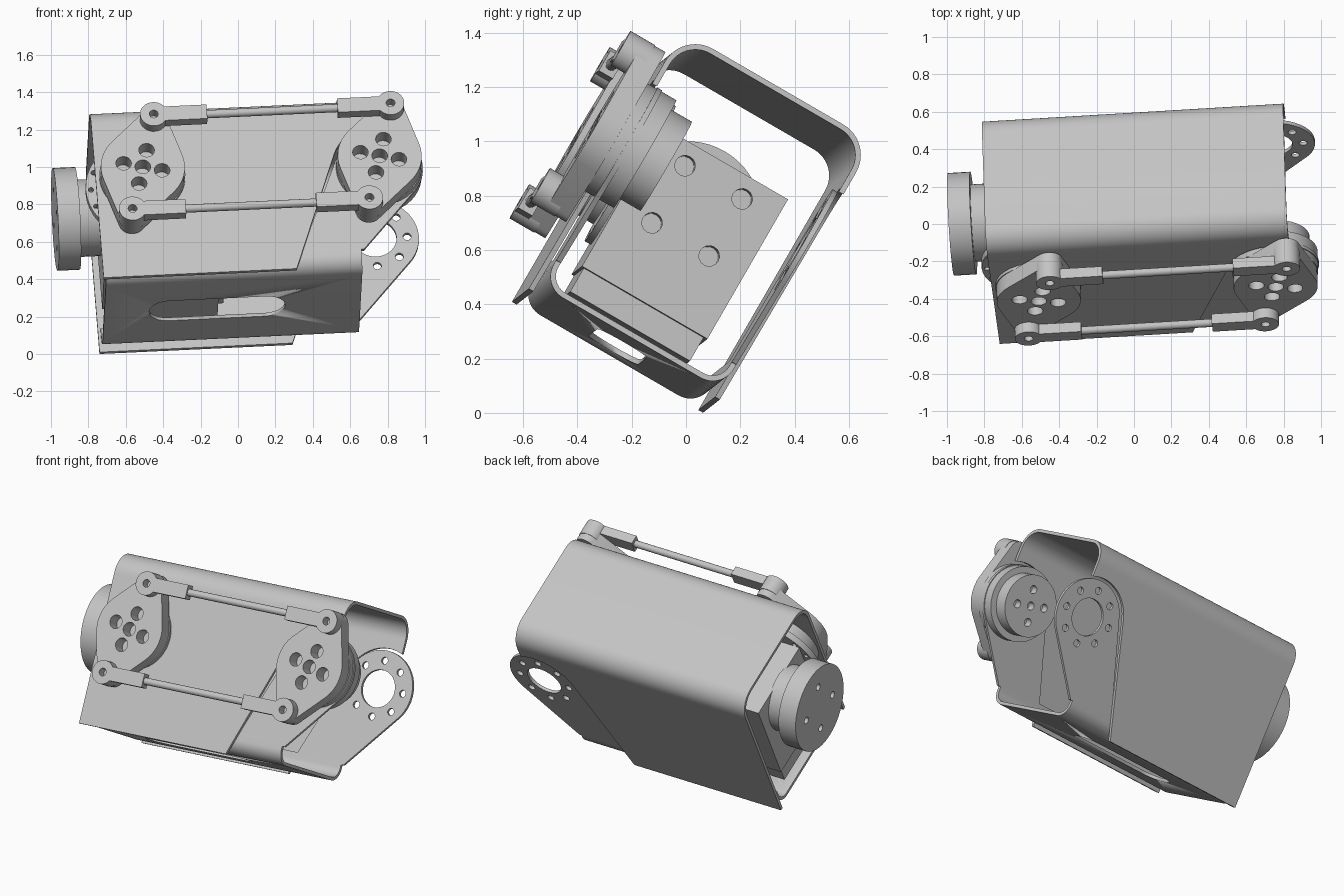
import bpy, bmesh, math
from mathutils import Matrix, Vector
from mathutils.geometry import convex_hull_2d

if "Cube" in bpy.data.objects:
    bpy.data.objects.remove(bpy.data.objects["Cube"])

grey = bpy.data.materials.new("light_grey")
grey.use_nodes = True
grey.diffuse_color = (0.55, 0.55, 0.55, 1)
grey.node_tree.nodes["Principled BSDF"].inputs["Base Color"].default_value = (0.55, 0.55, 0.55, 1)

# Tilted frame in which every part is square
along = Vector((1, 0.06, 0.047)).normalized()
up = Vector((-0.07, 0.5, 0.866))
up = (up - along * up.dot(along)).normalized()
FRAME = Matrix((along, up.cross(along), up)).transposed().to_4x4()
AXES = {  # flat outline axes for sheets whose thickness runs along X, Y or Z
    "X": Matrix(((0, 0, 1), (1, 0, 0), (0, 1, 0))).to_4x4(),
    "Y": Matrix(((1, 0, 0), (0, 0, -1), (0, 1, 0))).to_4x4(),
    "Z": Matrix.Identity(4),
}


def arc(cx, cy, r, a0, a1, n=12, s=1):
    angles = [math.radians(a0 + (a1 - a0) * i / n) for i in range(n + 1)]
    return [(cx + r * math.cos(a), cy + s * r * math.sin(a)) for a in angles]


def circle(cx, cy, r, n=40):
    return arc(cx, cy, r, 0, 360, n)[:-1]


def ring(cx, cy, dist, r, count, turn=0):
    return [circle(*p, r, 16) for p in arc(cx, cy, dist, turn, turn + 360, count)[:-1]]


def rect(x0, x1, y0, y1):
    return [(x0, y0), (x1, y0), (x1, y1), (x0, y1)]


def hull(points):
    return [points[i] for i in convex_hull_2d(points)]


def plate(name, axis, lo, hi, loops):
    """Extrude an outline with holes between two depths along an axis."""
    curve = bpy.data.curves.new(name, "CURVE")
    curve.dimensions, curve.fill_mode = "2D", "BOTH"
    curve.extrude = (hi - lo) / 2
    for loop in loops:
        spline = curve.splines.new("POLY")
        spline.points.add(len(loop) - 1)
        for point, (x, y) in zip(spline.points, loop):
            point.co = (x, y, 0, 1)
        spline.use_cyclic_u = True
    temp = bpy.data.objects.new("temp", curve)
    bpy.context.collection.objects.link(temp)
    bpy.context.view_layer.update()
    graph = bpy.context.evaluated_depsgraph_get()
    mesh = bpy.data.meshes.new_from_object(temp.evaluated_get(graph))
    bpy.data.objects.remove(temp)
    shift = Vector((0, 0, 0))
    shift["XYZ".index(axis)] = (lo + hi) / 2
    mesh.transform(FRAME @ Matrix.Translation(shift) @ AXES[axis])
    bm = bmesh.new()
    bm.from_mesh(mesh)
    bmesh.ops.remove_doubles(bm, verts=bm.verts, dist=1e-5)
    bmesh.ops.recalc_face_normals(bm, faces=bm.faces)
    bm.to_mesh(mesh)
    bm.free()
    mesh.materials.clear()
    mesh.materials.append(grey)
    obj = bpy.data.objects.new(name, mesh)
    bpy.context.collection.objects.link(obj)
    bpy.ops.object.select_all(action="DESELECT")
    obj.select_set(True)
    bpy.context.view_layer.objects.active = obj
    bpy.ops.object.shade_smooth_by_angle(angle=math.radians(30))
    return obj


def channel(y0, y1, z, r, t, end, s):
    """Cross-section of a bent sheet, opening down (s=1) or up (s=-1)."""
    def path(o):
        zc = z - s * r
        return ([(y0 + o, end)] + arc(y0 + r, zc, r - o, 180, 90, s=s)
                + arc(y1 - r, zc, r - o, 90, 0, s=s) + [(y1 - o, end)])
    return path(0) + path(T)[::-1]


T = 0.02                      # sheet thickness
PX, PZ = 0.785, 0.695         # right pivot
LX = -0.485                   # left pivot
FRONT, BACK = -0.739, 0.075   # cover walls

# Outer cover: bent roof and two cut-away walls
plate("cover_roof", "X", -0.735, 0.88, [channel(FRONT, BACK, 1.15, 0.13, T, 1.0, 1)])
wall = [(-0.735, 1.0), (-0.735, 0.084), (0.30, 0.084)] + arc(PX, PZ, 0.25, 160, 68) + [(0.88, 1.0)]
plate("cover_front_wall", "Y", FRONT, FRONT + T, [wall])
plate("cover_back_wall", "Y", BACK - T, BACK, [wall])

# Inner bracket: bent floor with a long slot, and two pivot ears
floor = plate("bracket_floor", "X", -0.72, 0.655,
              [channel(FRONT + 0.025, BACK - 0.022, 0.093, 0.09, T, 0.22, -1)])
slot = plate("slot_cutter", "Z", 0.05, 0.15,
             [arc(-0.375, -0.336, 0.105, 90, 270) + arc(0.145, -0.336, 0.105, -90, 90)])
cut = floor.modifiers.new("slot", "BOOLEAN")
cut.operation, cut.object, cut.solver = "DIFFERENCE", slot, "EXACT"
bpy.context.view_layer.objects.active = floor
bpy.ops.object.modifier_apply(modifier=cut.name)
bpy.data.objects.remove(slot)

ear = hull(circle(PX, PZ, 0.235) + [(0.335, 0.2), (0.67, 0.2)])
for name, y in (("front_ear", FRONT + 0.025), ("back_ear", BACK - 0.042)):
    plate(name, "Y", y, y + T, [ear, circle(PX, PZ, 0.115)] + ring(PX, PZ, 0.172, 0.022, 8))

# Pivot horns with two lobes each
DX, DZ = 0.077, 0.288
for side, x in (("left", LX), ("right", PX)):
    lobes = [(x + DX, PZ + DZ), (x - DX, PZ - DZ)]
    outline = hull(circle(x, PZ, 0.225) + circle(*lobes[0], 0.07) + circle(*lobes[1], 0.07))
    plate(side + "_horn", "Y", -0.845, -0.755,
          [outline, circle(x, PZ, 0.042, 24)] + ring(x, PZ, 0.105, 0.042, 4, -15))
    plate(side + "_horn_hub", "Y", -0.756, -0.63, [circle(x, PZ, 0.23)])

# Stepped hub inside the right ear
plate("right_hub_step", "Y", -0.631, -0.59, [circle(PX, PZ, 0.19)])
plate("right_hub_face", "Y", -0.59, -0.54,
      [circle(PX, PZ, 0.19), circle(PX, PZ, 0.025, 16)] + ring(PX, PZ, 0.1, 0.025, 4, -15))

# Two tie rods, each with an eye and a block at both ends
for level, s in (("upper", 1), ("lower", -1)):
    z = PZ + s * DZ
    for side, x, d in (("left", LX + s * DX, 1), ("right", PX + s * DX, -1)):
        plate(f"{level}_{side}_eye", "Y", -0.905, -0.8, [circle(x, z, 0.073, 32), circle(x, z, 0.024, 16)])
        ends = sorted((x + d * 0.06, x + d * 0.285))
        plate(f"{level}_{side}_block", "Y", -0.905, -0.845, [rect(*ends, z - 0.043, z + 0.043)])
    plate(level + "_rod", "X", LX + s * DX + 0.28, PX + s * DX - 0.28, [circle(-0.875, z, 0.022, 16)])

# Motor body inside the cover
AY, AZ = -0.335, 0.69
plate("motor_body", "X", -0.71, -0.14, [rect(-0.6, -0.066, 0.28, 0.875)])
plate("motor_end_plate", "X", -0.14, -0.06,
      [rect(-0.6, -0.066, 0.28, 0.875)] + ring(AY, 0.67, 0.172, 0.038, 4, 45))
plate("motor_foot", "X", -0.7, -0.1, [rect(-0.59, -0.08, 0.18, 0.28)])
plate("motor_flange", "Y", -0.625, -0.585, [circle(LX, PZ, 0.3)] + ring(LX, PZ, 0.272, 0.014, 16))

# Output disc on the left end
plate("output_neck", "X", -0.83, -0.70, [circle(AY, AZ, 0.207)])
plate("output_disc", "X", -0.90, -0.822, [circle(AY, AZ, 0.275, 56)])
plate("output_disc_face", "X", -0.942, -0.90,
      [circle(AY, AZ, 0.275, 56)] + ring(AY, AZ, 0.15, 0.022, 4, 20))
